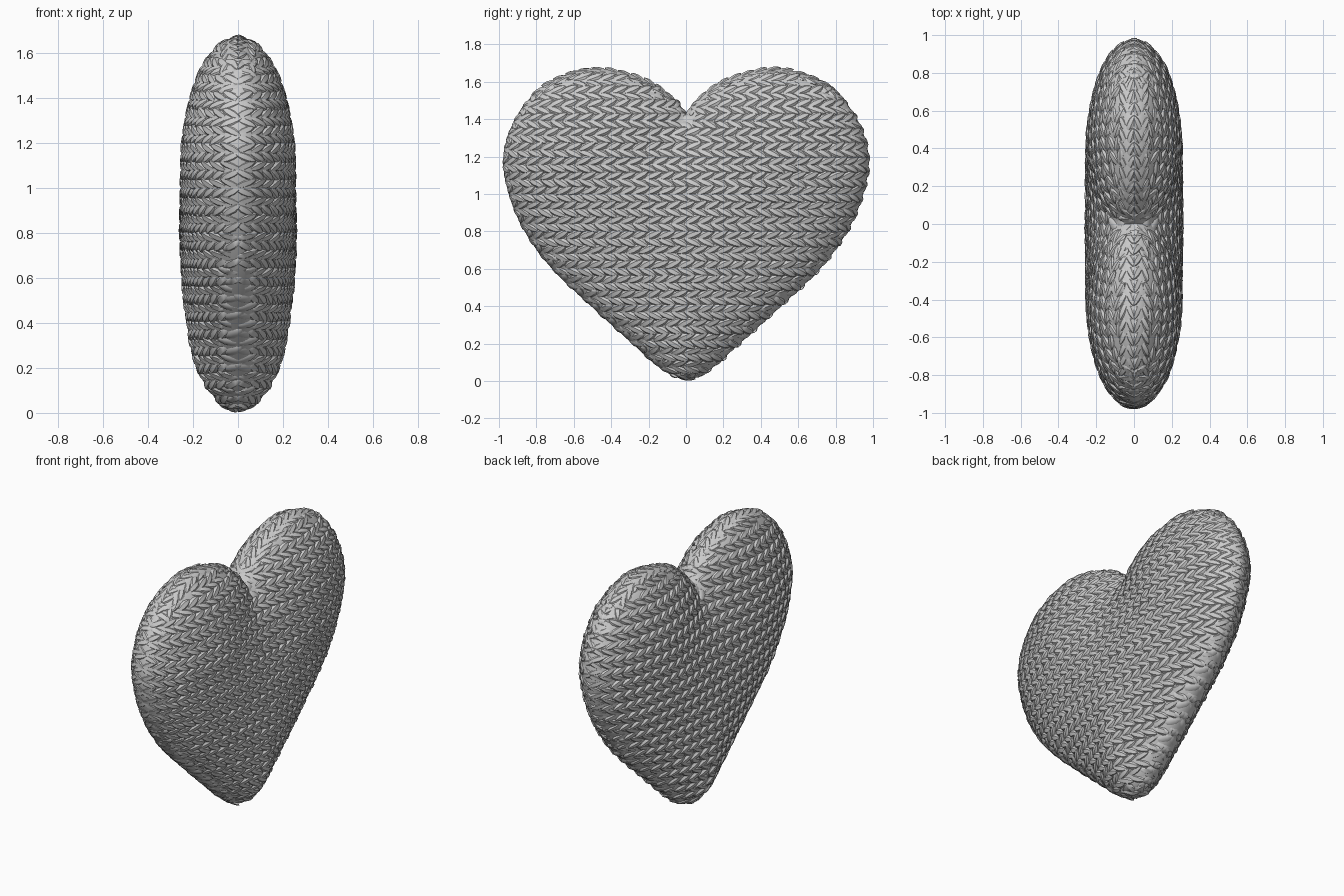
import bpy, bmesh, math, random
from mathutils import Vector, Matrix
from mathutils.kdtree import KDTree

random.seed(4)
if "Cube" in bpy.data.objects:
    bpy.data.objects.remove(bpy.data.objects["Cube"])

wool = bpy.data.materials.new("grey wool")
wool.use_nodes = True
wool.diffuse_color = (0.6, 0.6, 0.6, 1)
bsdf = wool.node_tree.nodes["Principled BSDF"]
bsdf.inputs["Base Color"].default_value = wool.diffuse_color
bsdf.inputs["Roughness"].default_value = 0.9

CENTRE = 0.95      # height of the cushion's middle
HALF = 0.247       # half thickness of the padding
DEPTH = 0.64       # distance from the rim at which it is thickest
INSET = 0.987      # padding outline, leaving room for the yarn
GAUGE = 0.08       # spacing of the knitted columns
STEP = 0.07        # spacing of stitches along a column

# Half outline of the heart (y, z), from notch to tip
outline = [(0, 1.44), (.06, 1.51), (.18, 1.6), (.32, 1.655), (.48, 1.68), (.64, 1.65),
           (.8, 1.565), (.93, 1.4), (.99, 1.2), (.96, 1.0), (.875, .8), (.73, .6),
           (.5, .38), (.29, .19), (.13, .05), (0, 0)]


def smooth_path(points, n=40):
    """Catmull-Rom curve through the points."""
    p = [Vector(q) for q in points]
    p = [2 * p[0] - p[1]] + p + [Vector((-p[-2].x, p[-2].y))]
    out = []
    for a, b, c, d in zip(p, p[1:], p[2:], p[3:]):
        for i in range(n):
            t = i / n
            out.append(0.5 * (2 * b + (c - a) * t + (2 * a - 5 * b + 4 * c - d) * t * t
                              + (3 * b - a - 3 * c + d) * t ** 3))
    return out + [p[-2]]


rim = [Vector((max(q.x, 0) * INSET, CENTRE + (q.y - CENTRE) * INSET))
       for q in smooth_path(outline)]
tree = KDTree(2 * len(rim))
for i, q in enumerate(rim):
    tree.insert((0, q.x, q.y), 2 * i)
    tree.insert((0, -q.x, q.y), 2 * i + 1)
tree.balance()

# Rim radius by angle around the middle
polar = [(math.atan2(q.x, q.y - CENTRE), math.hypot(q.x, q.y - CENTRE)) for q in rim]
TABLE = 720
radii, k = [], 0
for i in range(TABLE + 1):
    a = math.pi * i / TABLE
    while k < len(polar) - 2 and polar[k + 1][0] < a:
        k += 1
    (a0, r0), (a1, r1) = polar[k], polar[k + 1]
    f = min(max((a - a0) / max(a1 - a0, 1e-6), 0), 1)
    radii.append(r0 + (r1 - r0) * f)


def radius(angle):
    u = abs(angle) / math.pi * TABLE
    i = min(int(u), TABLE - 1)
    return radii[i] + (radii[i + 1] - radii[i]) * (u - i)


def level(y, z):
    """0 where the cushion is thickest, 1 at the rim, more outside."""
    d = tree.find((0, y, z))[2]
    if math.hypot(y, z - CENTRE) > radius(math.atan2(y, z - CENTRE)):
        d = -d
    return max(0, 1 - d / DEPTH) ** 2


def surface(y, z):
    return Vector((HALF * math.sqrt(max(0, 1 - level(y, z))), y, z))


def normal(p, e=0.015):
    return Vector((2 * p.x / HALF ** 2,
                   (level(p.y + e, p.z) - level(p.y - e, p.z)) / (2 * e),
                   (level(p.y, p.z + e) - level(p.y, p.z - e)) / (2 * e))).normalized()


def resample(points, step):
    """Evenly spaced (point, tangent) pairs along a polyline."""
    total = sum((b - a).length for a, b in zip(points, points[1:]))
    count = max(1, round(total / step))
    out, run = [], 0
    for a, b in zip(points, points[1:]):
        seg = (b - a).length
        while len(out) < count and seg > 0 and (len(out) + .5) * total / count <= run + seg:
            f = ((len(out) + .5) * total / count - run) / seg
            out.append((a.lerp(b, f), (b - a).normalized()))
        run += seg
    return out


def add_leaf(bm, matrix, sides=6):
    """One strand of yarn: a spindle, pointed at both ends."""
    rings = []
    for u, r in ((-.32, .7), (-.08, 1), (.18, .9), (.36, .55)):
        rings.append([bm.verts.new(matrix @ Vector((u, r * math.cos(j * math.tau / sides),
                                                    r * math.sin(j * math.tau / sides))))
                      for j in range(sides)])
    tail, tip = (bm.verts.new(matrix @ Vector((u, 0, 0))) for u in (-.5, .5))
    for j in range(sides):
        n = (j + 1) % sides
        bm.faces.new((tail, rings[0][n], rings[0][j]))
        bm.faces.new((tip, rings[-1][j], rings[-1][n]))
        for a, b in zip(rings, rings[1:]):
            bm.faces.new((a[j], a[n], b[n], b[j]))


def add_stitch(bm, p, n, tangent, width, flip):
    """Two strands forming a V, sunk a little where the rim bends sharply."""
    t = (tangent - n * tangent.dot(n)).normalized()
    b = n.cross(t)
    sink = .012 * max(0, level(p.y, p.z) - .6) / .4
    for side in (-1, 1):
        slant = side * random.uniform(.36, .5)
        d = (t * math.cos(slant) + b * math.sin(slant) + n * .09).normalized()
        w = n.cross(d).normalized()
        up = d.cross(w)
        at = p + b * side * width * .25 + n * (random.uniform(-.001, .003) - sink)
        m = Matrix((d * .11, w * width * .29, up * .015)).transposed().to_4x4()
        add_leaf(bm, flip @ Matrix.Translation(at) @ m)


# Padded heart cushion
padding = bmesh.new()
ARC, RINGS = 128, 40
grid = []
for i in range(1, RINGS):
    phi = math.pi * i / RINGS
    side = (i < RINGS / 2) - (i > RINGS / 2)
    ring = []
    for j in range(ARC):
        a = math.tau * j / ARC
        r = radius(a if a <= math.pi else a - math.tau) * math.sin(phi)
        p = surface(r * math.sin(a), CENTRE + r * math.cos(a))
        ring.append(padding.verts.new((side * p.x, p.y, p.z)))
    grid.append(ring)
poles = [padding.verts.new((s * surface(0, CENTRE).x, 0, CENTRE)) for s in (1, -1)]
for j in range(ARC):
    n = (j + 1) % ARC
    padding.faces.new((poles[0], grid[0][j], grid[0][n]))
    padding.faces.new((poles[1], grid[-1][n], grid[-1][j]))
    for a, b in zip(grid, grid[1:]):
        padding.faces.new((a[j], b[j], b[n], a[n]))

# Knitted columns running across both faces
yarn = bmesh.new()
STEEP = 0.72       # upward slope beyond which the stitches follow the rim
low, high = min(q.y for q in rim), max(q.y for q in rim)
mid, reach = (low + high) / 2, (high - low) / 2
profile = [Vector((HALF * math.sin(math.pi * i / 200), 0, mid - reach * math.cos(math.pi * i / 200)))
           for i in range(201)]
SCAN = 500
for centre, along in resample(profile, GAUGE):
    z, rise = centre.z, GAUGE * max(abs(along.z), .3)
    inside = [level(-1 + 2 * i / SCAN, z) < 1 for i in range(SCAN + 1)]
    edges = [i for i in range(1, SCAN + 1) if inside[i] != inside[i - 1]]
    for first, last in zip(edges[::2], edges[1::2]):
        y0, y1 = (-1 + (2 * e - 1) / SCAN for e in (first, last))
        row = [surface((y0 + y1) / 2 - (y1 - y0) / 2 * math.cos(math.pi * i / 80), z)
               for i in range(81)]
        row[0].x = row[-1].x = 0
        for p, t in resample(row, STEP):
            n = normal(p)
            if n.z < STEEP:
                width = min(max(rise / math.sqrt(1 - n.z ** 2), .06), .11)
                for s in (1, -1):
                    add_stitch(yarn, p, n, t, width, Matrix.Diagonal((s, 1, 1, 1)))

# Columns following the rim over the tops of the lobes
for x in (.5 * GAUGE, 1.5 * GAUGE, 2.5 * GAUGE):
    depth = DEPTH * (1 - math.sqrt(1 - (x / HALF) ** 2))
    path = []
    for a, b in zip(rim, rim[1:]):
        e = (b - a).normalized()
        q = a + Vector((e.y, -e.x)) * depth
        if q.x > 0:
            path.append(Vector((x, q.x, q.y)))
    for p, t in resample(path, STEP):
        n = normal(p)
        if n.z >= STEEP - .06:
            for s in (1, -1):
                for side in (1, -1):
                    add_stitch(yarn, p, n, t, GAUGE, Matrix.Diagonal((s, side, 1, 1)))

for name, bm, angle in (("heart_padding", padding, 60), ("knit_stitches", yarn, 40)):
    bmesh.ops.recalc_face_normals(bm, faces=bm.faces)
    mesh = bpy.data.meshes.new(name)
    bm.to_mesh(mesh)
    bm.free()
    mesh.materials.append(wool)
    obj = bpy.data.objects.new(name, mesh)
    bpy.context.collection.objects.link(obj)
    bpy.ops.object.select_all(action='DESELECT')
    obj.select_set(True)
    bpy.context.view_layer.objects.active = obj
    bpy.ops.object.shade_smooth_by_angle(angle=math.radians(angle))
